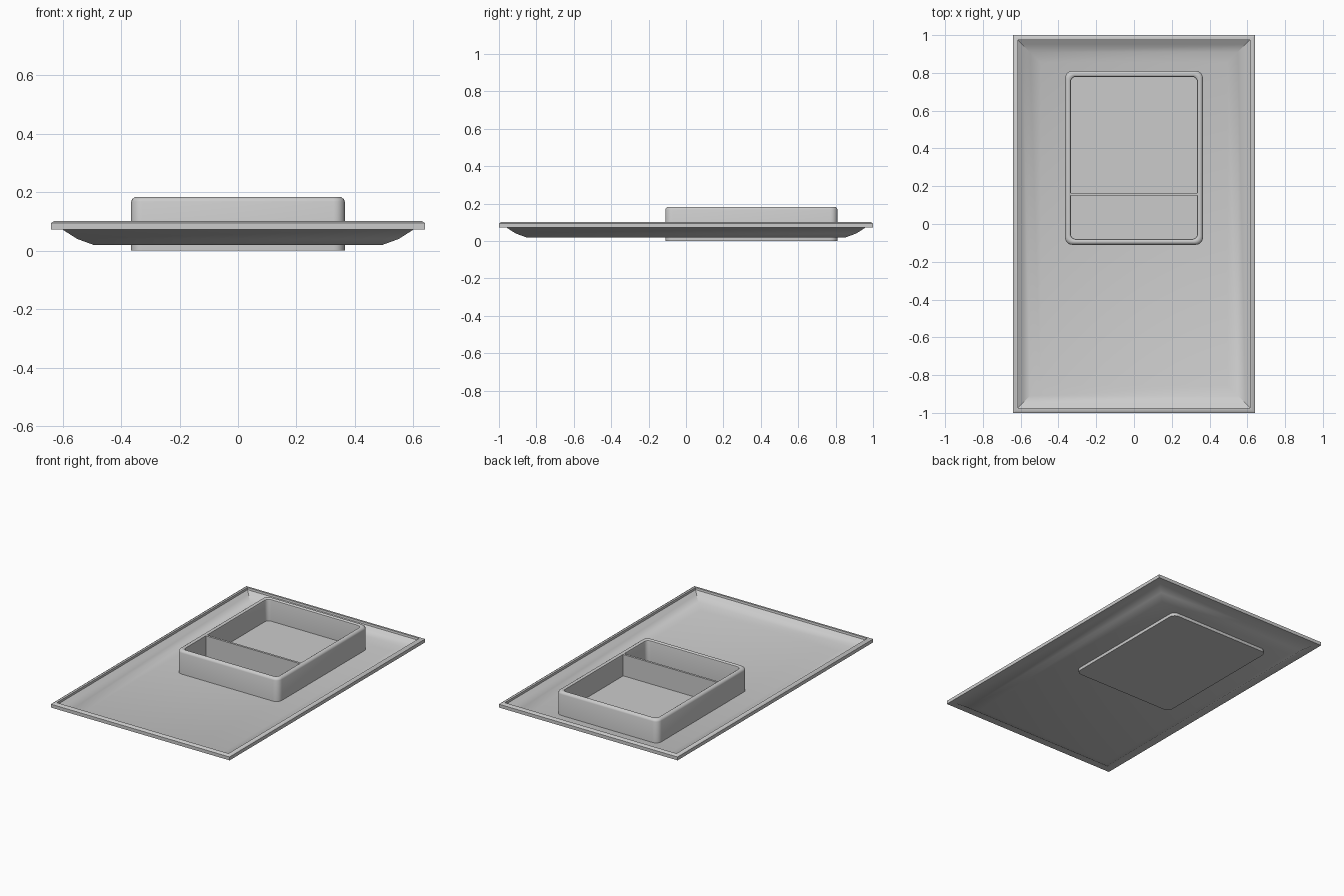
import bpy, bmesh, math

if "Cube" in bpy.data.objects:
    bpy.data.objects.remove(bpy.data.objects["Cube"])


def rounded_rect(hx, hy, r, cy, z, seg):
    """Loop of points around a rectangle, with rounded or square corners."""
    if seg == 0:
        return [(hx, hy + cy, z), (-hx, hy + cy, z), (-hx, cy - hy, z), (hx, cy - hy, z)]
    pts = []
    for k, (sx, sy) in enumerate([(1, 1), (-1, 1), (-1, -1), (1, -1)]):
        for i in range(seg + 1):
            a = math.pi / 2 * (k + i / seg)
            pts.append((sx * (hx - r) + r * math.cos(a),
                        cy + sy * (hy - r) + r * math.sin(a), z))
    return pts


def loft(name, hx, hy, cy, profile, radius=0.0, seg=0):
    """Skin inset loops (inset, z) in order, capping the first and last."""
    bm = bmesh.new()
    loops = []
    for d, z in profile:
        r = max(radius - d * 0.4, 0.01)
        loops.append([bm.verts.new(p) for p in rounded_rect(hx - d, hy - d, r, cy, z, seg)])
    for a, b in zip(loops, loops[1:]):
        n = len(a)
        for i in range(n):
            bm.faces.new((a[i], a[(i + 1) % n], b[(i + 1) % n], b[i]))
    bm.faces.new(loops[0][::-1])
    bm.faces.new(loops[-1])
    bmesh.ops.recalc_face_normals(bm, faces=bm.faces)
    me = bpy.data.meshes.new(name)
    bm.to_mesh(me)
    bm.free()
    ob = bpy.data.objects.new(name, me)
    bpy.context.collection.objects.link(ob)
    bpy.ops.object.select_all(action='DESELECT')
    ob.select_set(True)
    bpy.context.view_layer.objects.active = ob
    bpy.ops.object.shade_smooth_by_angle(angle=math.radians(40))
    return ob


# Dished tray with a flat raised rim: underside, rim, then inside
loft("tray", 0.64, 1.0, 0.0, [
    (0.145, 0.02), (0.09, 0.04), (0.04, 0.072), (0.0, 0.072),
    (0.0, 0.094), (0.012, 0.101), (0.025, 0.101), (0.027, 0.088),
    (0.05, 0.073), (0.09, 0.050), (0.145, 0.032)])

# Open box set through the tray floor
loft("box", 0.365, 0.46, 0.35, [
    (0.0, 0.0), (0.0, 0.168), (0.003, 0.176), (0.012, 0.183),
    (0.022, 0.183), (0.029, 0.178), (0.031, 0.170), (0.031, 0.04)],
    radius=0.038, seg=5)

# Thin wall splitting the box into two compartments
bpy.ops.mesh.primitive_cube_add(size=1, location=(0, 0.158, 0.108))
divider = bpy.context.object
divider.name = "divider"
divider.scale = (0.68, 0.014, 0.14)
